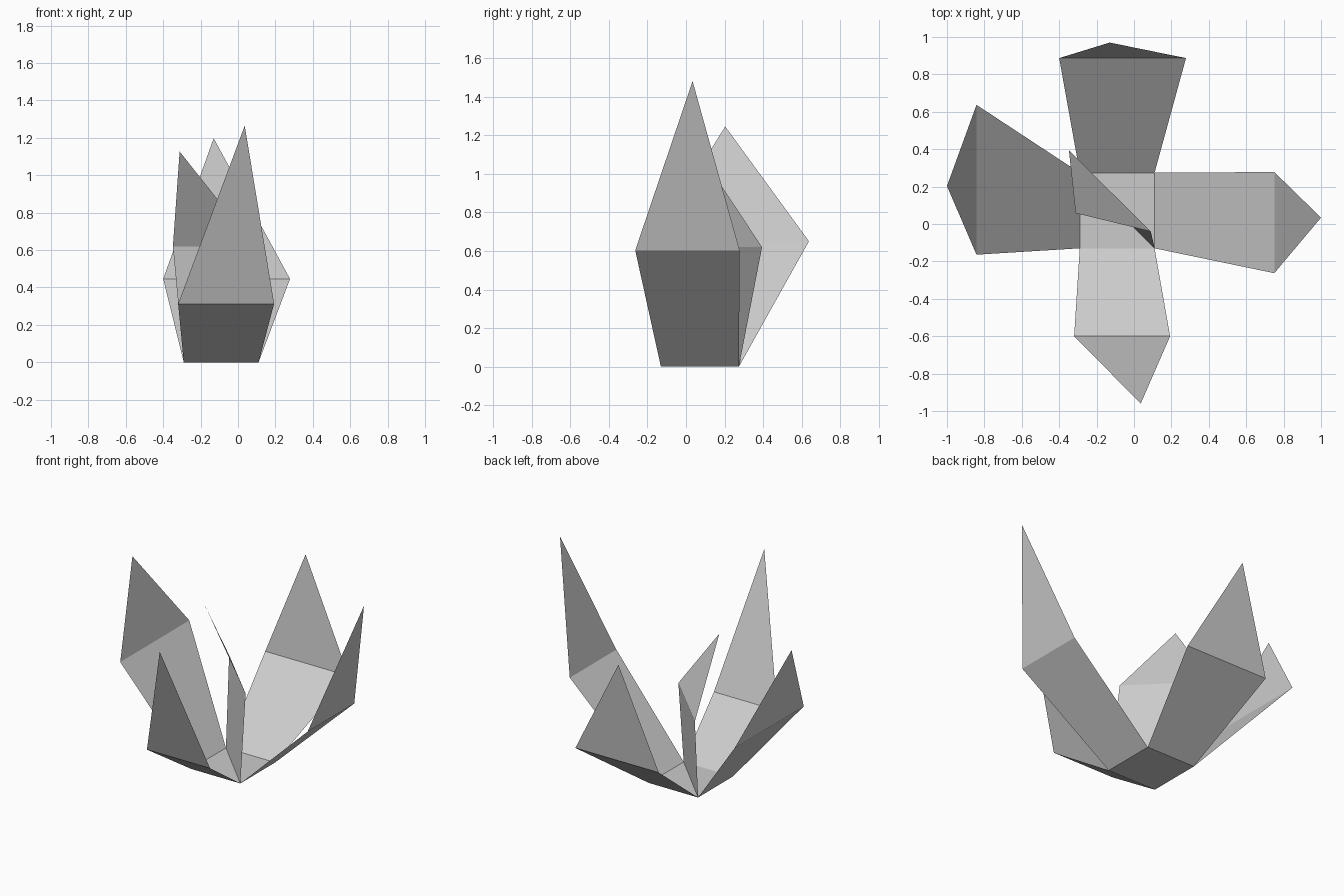
import bpy

if "Cube" in bpy.data.objects:
    bpy.data.objects.remove(bpy.data.objects["Cube"])


def sheet(name, verts, faces):
    mesh = bpy.data.meshes.new(name)
    mesh.from_pydata(verts, [], faces)
    obj = bpy.data.objects.new(name, mesh)
    bpy.context.collection.objects.link(obj)
    return obj


# Corners of the square base on the ground
FL, FR = (-0.29, -0.13, 0), (0.11, -0.13, 0)
BR, BL = (0.11, 0.274, 0), (-0.29, 0.274, 0)


def petal(name, root_a, root_b, mid_b, mid_a, tip):
    """Folded paper petal: a lower panel and a pointed upper panel."""
    return sheet(name, [root_a, root_b, mid_b, mid_a, tip],
                 [(0, 1, 2, 3), (3, 2, 4)])


# Flat base
sheet("base", [FL, FR, BR, BL], [(0, 1, 2, 3)])

# Four outer petals, one on each base edge
petal("front_petal", FR, FL, (-0.32, -0.60, 0.313), (0.193, -0.60, 0.313),
      (0.036, -0.96, 1.265))
petal("right_petal", BR, FR, (0.75, -0.263, 0.603), (0.75, 0.278, 0.603),
      (1.0, 0.034, 1.48))
petal("back_petal", BL, BR, (0.278, 0.887, 0.446), (-0.40, 0.887, 0.446),
      (-0.13, 0.97, 1.198))
petal("left_petal", FL, BL, (-0.842, 0.637, 0.65), (-0.842, -0.164, 0.65),
      (-1.0, 0.203, 1.245))

# Inner petal standing on the base diagonal
petal("inner_petal", FR, BL, (-0.348, 0.394, 0.62), (0.09, -0.04, 0.62),
      (-0.312, 0.058, 1.127))
